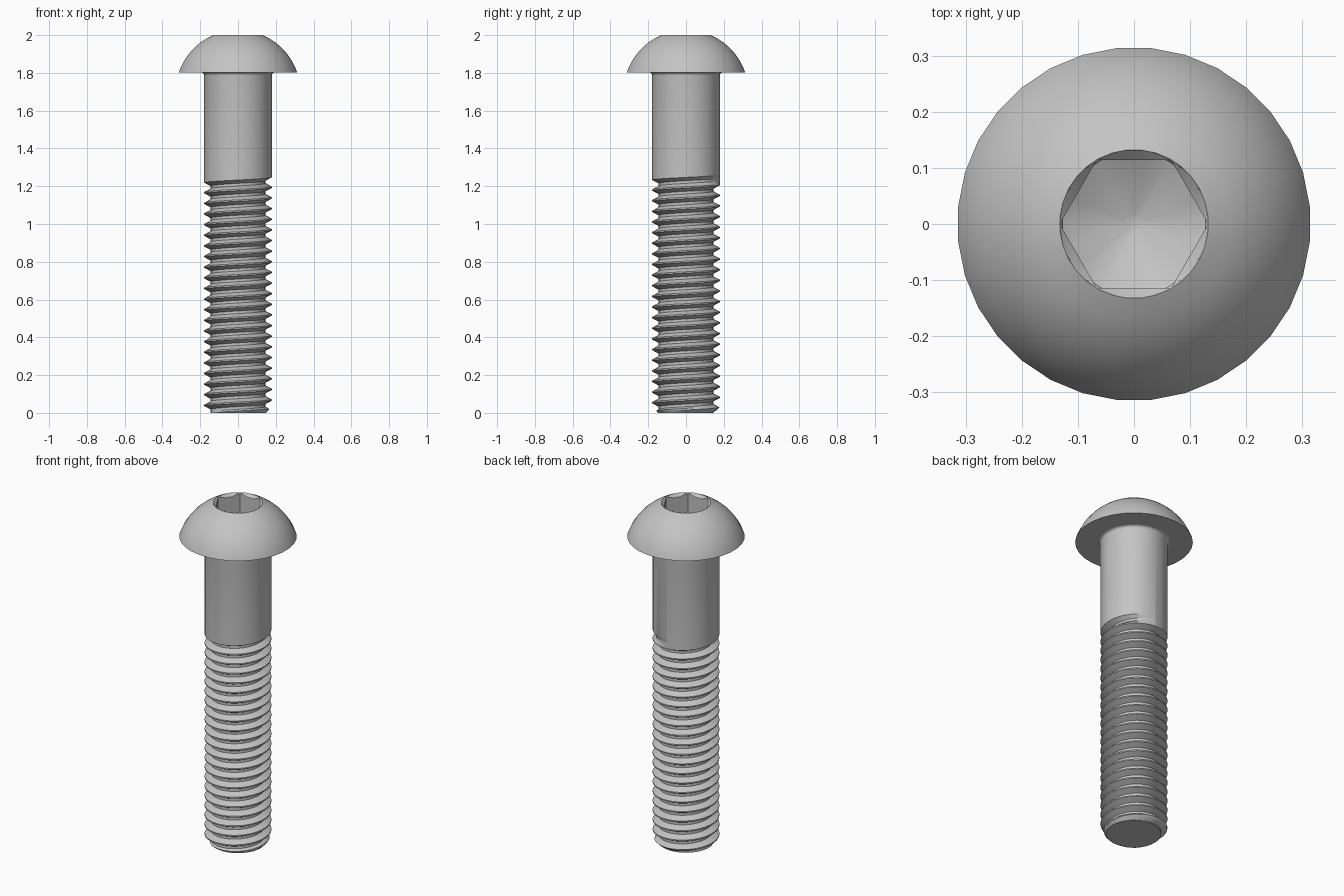
import bpy, bmesh
from math import sin, cos, pi, radians, sqrt

cube = bpy.data.objects.get("Cube")
if cube:
    bpy.data.objects.remove(cube, do_unlink=True)

steel = bpy.data.materials.new("steel_grey")
steel.use_nodes = True
GREY = (0.55, 0.55, 0.55, 1)
steel.diffuse_color = GREY
steel.node_tree.nodes["Principled BSDF"].inputs["Base Color"].default_value = GREY

N = 32                       # sides around the bolt
R, ROOT = 0.179, 0.145       # thread crest and root radii
PITCH = 0.0563
THREAD_TOP, HEAD_Z, TOP = 1.261, 1.802, 2.0
HEAD_R, RIM_R, FLAT = 0.315, 0.1325, 0.1145


def finish(bm, name, angle=30):
    """Turn the bmesh into a shaded object."""
    bmesh.ops.remove_doubles(bm, verts=bm.verts, dist=1e-5)
    bmesh.ops.dissolve_degenerate(bm, edges=bm.edges, dist=1e-5)
    mesh = bpy.data.meshes.new(name)
    bm.to_mesh(mesh)
    bm.free()
    mesh.materials.append(steel)
    obj = bpy.data.objects.new(name, mesh)
    bpy.context.collection.objects.link(obj)
    bpy.ops.object.select_all(action='DESELECT')
    obj.select_set(True)
    bpy.context.view_layer.objects.active = obj
    bpy.ops.object.shade_smooth_by_angle(angle=radians(angle))
    return obj


def polar(bm, r, a, z):
    return bm.verts.new((r * cos(a), r * sin(a), z))


def skin(bm, rows, closed):
    """Quads between neighbouring rows of vertices."""
    for low, high in zip(rows, rows[1:]):
        n = len(low)
        for i in range(n if closed else n - 1):
            j = (i + 1) % n
            bm.faces.new((low[i], low[j], high[j], high[i]))


# Threaded shank: helical groove running out into a plain cylinder
bm = bmesh.new()
groove = [(-1, 1), (-0.875, 1), (-0.72, 0.5), (-0.5625, 0),
          (-0.3125, 0), (-0.16, 0.5), (0, 1)]
steps = N * 25
columns = []
for s in range(steps + 1):
    angle = pi / 2 + 2 * pi * (s - steps) / N
    lip = THREAD_TOP + PITCH * (s - steps) / N
    depth = (R - ROOT) * min(1, (steps - s) / (N / 4))
    column = []
    for offset, height in groove:
        z = lip + PITCH * offset
        r = R - depth * (1 - height)
        column.append(polar(bm, min(r, 0.148 + max(z, 0)), angle, z))
    columns.append(column)
for a, b in zip(columns, columns[1:]):
    skin(bm, [[a[k], b[k]] for k in range(len(groove))], False)

# Plain part above the last turn, with the fillet under the head
FILLET = 0.016
last = columns[-N - 1:]
rows = [[c[-1] for c in last]]
for k in range(6):
    t = k / 5 * pi / 2
    r, z = R + FILLET * (1 - cos(t)), HEAD_Z - FILLET * (1 - sin(t))
    rows.append([polar(bm, r, pi / 2 + 2 * pi * i / N, z) for i in range(N + 1)])
skin(bm, rows, False)

# Flat end
bmesh.ops.remove_doubles(bm, verts=bm.verts, dist=1e-5)
bmesh.ops.bisect_plane(bm, geom=bm.verts[:] + bm.edges[:] + bm.faces[:], dist=1e-6,
                       plane_co=(0, 0, 0), plane_no=(0, 0, 1), clear_inner=True)
rim = [e for e in bm.edges if e.is_boundary and all(abs(v.co.z) < 1e-4 for v in e.verts)]
end = bmesh.ops.contextual_create(bm, geom=rim)["faces"]
for f in end:
    f.normal_update()
    if f.normal.z > 0:
        f.normal_flip()
finish(bm, "threaded_shank")

# Domed head: bearing face, spherical arc, lip tucked under the socket rim
bm = bmesh.new()
centre = (TOP + HEAD_Z - (HEAD_R**2 - RIM_R**2) / (TOP - HEAD_Z)) / 2
sphere = sqrt(HEAD_R**2 + (HEAD_Z - centre)**2)
profile = [(R - 0.01, HEAD_Z)] + [(HEAD_R, HEAD_Z)]
for k in range(1, 11):
    z = HEAD_Z + (TOP - HEAD_Z) * k / 10
    profile.append((sqrt(sphere**2 - (z - centre)**2), z))
profile.append((RIM_R - 0.005, TOP - 0.01))
skin(bm, [[polar(bm, r, 2 * pi * (i + 0.5) / N, z) for i in range(N)]
          for r, z in profile], True)
finish(bm, "domed_head")

# Hexagonal socket: chamfered rim, six walls, conical floor
bm = bmesh.new()
FLOOR = TOP - 0.117
SIDES = 18


def hex_radius(i):
    a = 2 * pi * i / SIDES
    return FLAT / cos(a % (pi / 3) - pi / 6)


def ring(radius, height):
    return [polar(bm, radius(i), 2 * pi * i / SIDES, height(i)) for i in range(SIDES)]


rows = [ring(lambda i: RIM_R, lambda i: TOP),
        ring(hex_radius, lambda i: TOP - (RIM_R - hex_radius(i))),
        ring(hex_radius, lambda i: FLOOR),
        ring(lambda i: 0.018, lambda i: FLOOR - 0.055)]
skin(bm, rows, True)
bm.faces.new(rows[-1])
finish(bm, "hex_socket")
